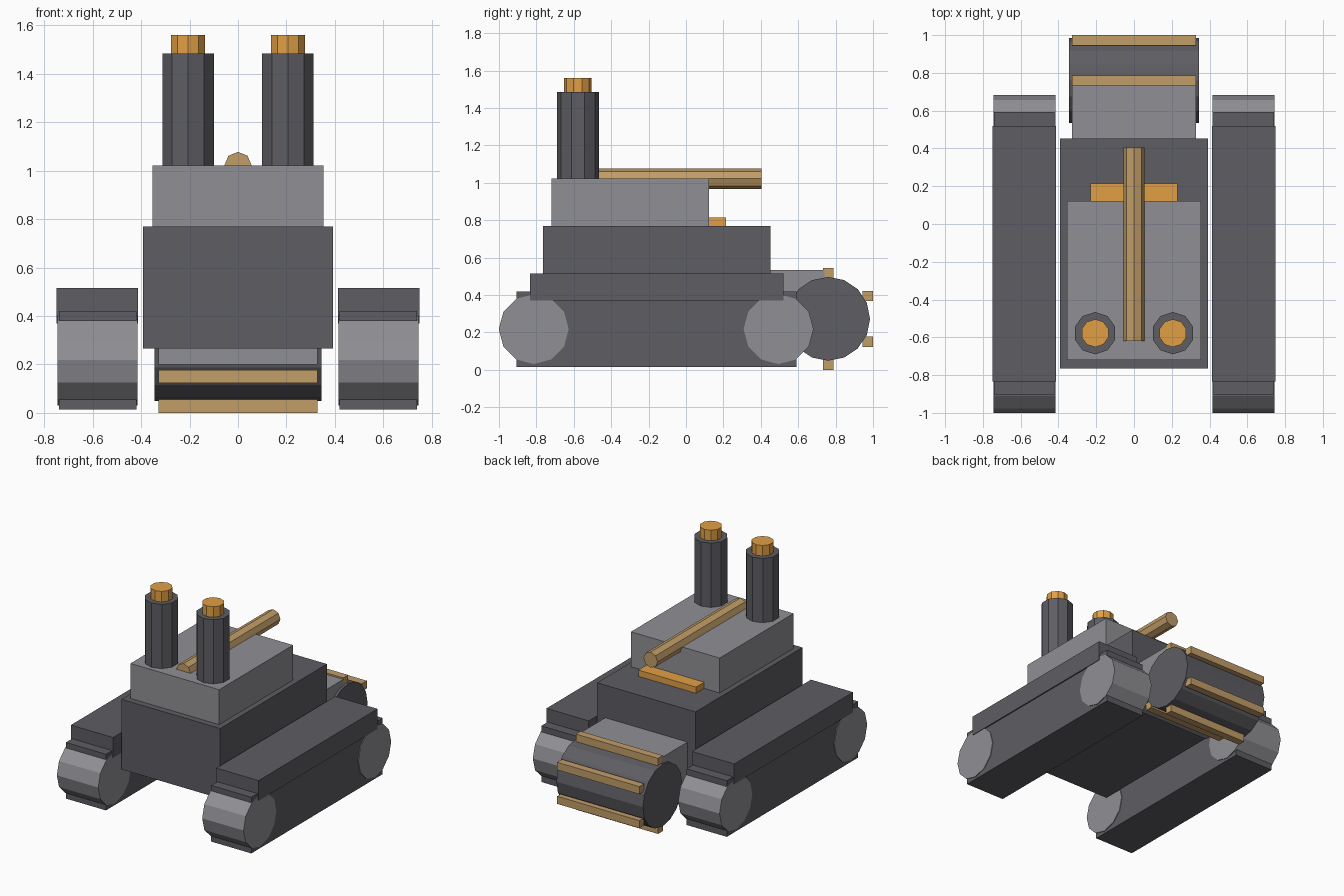
import bpy, math
from mathutils import Matrix

if "Cube" in bpy.data.objects:
    bpy.data.objects.remove(bpy.data.objects["Cube"])


def material(name, color):
    m = bpy.data.materials.new(name)
    m.diffuse_color = color
    m.use_nodes = True
    m.node_tree.nodes["Principled BSDF"].inputs["Base Color"].default_value = m.diffuse_color
    return m


orange = material("orange", (0.75, 0.35, 0.06, 1))
tan = material("tan", (0.54, 0.34, 0.14, 1))
dark = material("dark_grey", (0.11, 0.11, 0.125, 1))
light = material("light_grey", (0.28, 0.28, 0.30, 1))


def box(name, x, y, z, mat):
    """Box from (min, max) ranges on each axis."""
    bpy.ops.mesh.primitive_cube_add(size=1)
    ob = bpy.context.object
    ob.name = name
    size = [r[1] - r[0] for r in (x, y, z)]
    mid = [(r[0] + r[1]) / 2 for r in (x, y, z)]
    ob.data.transform(Matrix.Diagonal((*size, 1)))
    ob.location = mid
    ob.data.materials.append(mat)
    return ob


def cyl(name, sides, r, length, loc, axis, mat):
    """Flat-sided cylinder along an axis, with vertices on the cross axes."""
    bpy.ops.mesh.primitive_cylinder_add(vertices=sides, radius=r, depth=length)
    ob = bpy.context.object
    ob.name = name
    if axis != 'Z':
        turn = Matrix.Rotation(math.pi / 2, 4, 'Y' if axis == 'X' else 'X')
        ob.data.transform(turn)
    ob.location = loc
    ob.data.materials.append(mat)
    return ob


# Hull, cabin and the forward deck strip
box("hull", (-0.393, 0.393), (-0.765, 0.452), (0.265, 0.77), dark)
box("cabin", (-0.354, 0.354), (-0.72, 0.122), (0.765, 1.022), light)
box("deck_strip", (-0.23, 0.23), (0.08, 0.215), (0.765, 0.815), orange)

# Barrel lying along the cabin roof
cyl("barrel", 8, 0.056, 1.025, (0, -0.108, 1.022), 'Y', tan)

# Left and right stacks, tracks, fenders and wheels
for side, s in (("left", -1), ("right", 1)):
    cyl(f"{side}_stack", 10, 0.112, 0.475, (s * 0.206, -0.578, 1.2475), 'Z', dark)
    cyl(f"{side}_stack_cap", 10, 0.074, 0.10, (s * 0.206, -0.578, 1.511), 'Z', orange)
    inner, outer = sorted((s * 0.42, s * 0.74))
    box(f"{side}_track", (inner, outer), (-0.905, 0.592), (0.015, 0.42), dark)
    inner, outer = sorted((s * 0.412, s * 0.749))
    box(f"{side}_fender", (inner, outer), (-0.835, 0.52), (0.37, 0.516), dark)
    for end, y in (("front", -0.814), ("rear", 0.495)):
        cyl(f"{side}_{end}_wheel", 12, 0.187, 0.33, (s * 0.58, y, 0.218), 'X', light)

# Roller drum with its carrying arm and six cross bars
DY, DZ = 0.76, 0.273
box("drum_arm", (-0.328, 0.328), (0.38, 0.74), (0.20, 0.535), light)
cyl("drum", 16, 0.224, 0.69, (0, DY, DZ), 'X', dark)
for i in range(6):
    a = math.radians(30 + 60 * i)
    y, z = DY + 0.245 * math.cos(a), DZ + 0.245 * math.sin(a)
    h = 0.0275
    box(f"drum_bar_{i + 1}", (-0.328, 0.328), (y - h, y + h), (z - h, z + h), tan)
